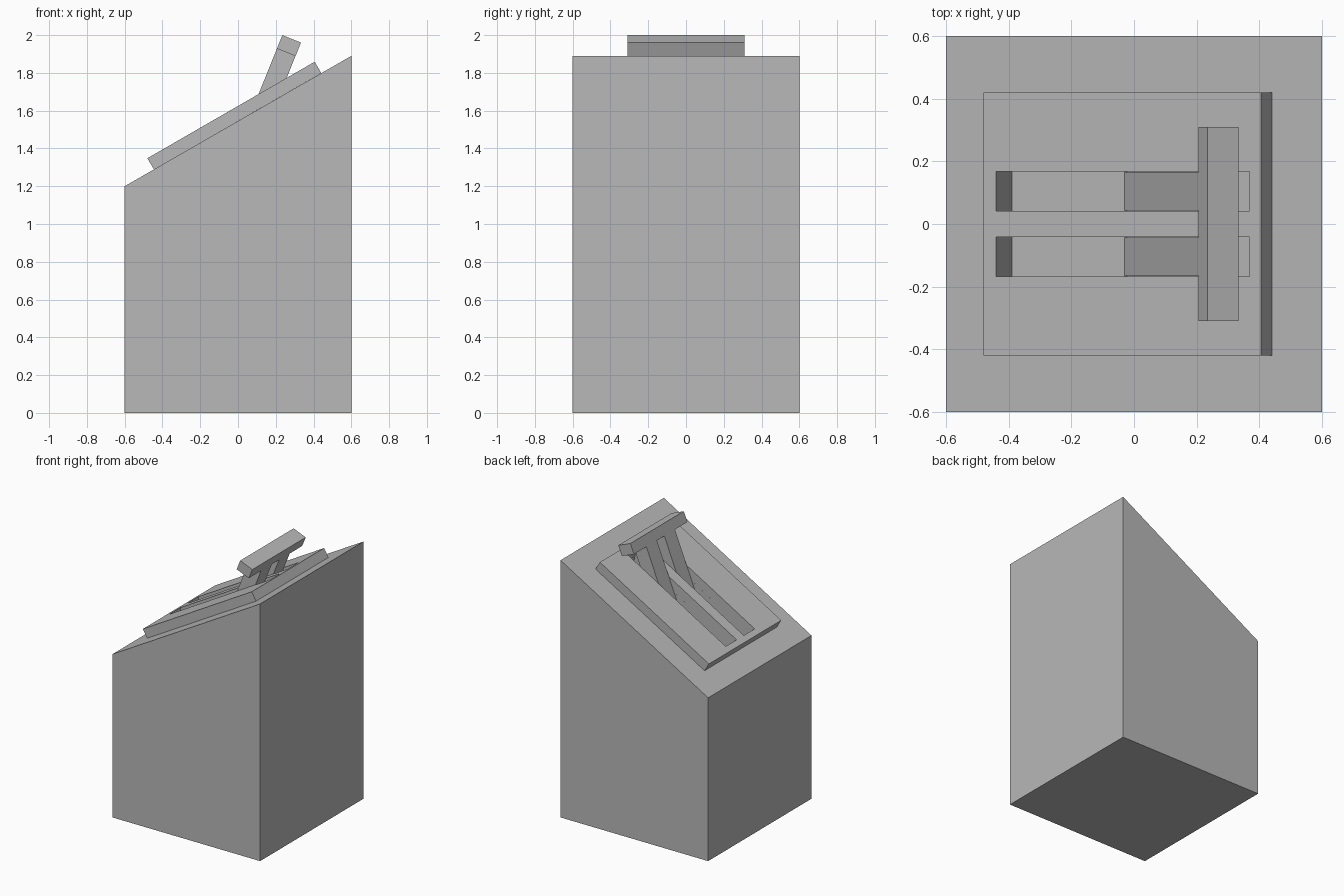
import bpy, bmesh, math

if "Cube" in bpy.data.objects:
    bpy.data.objects.remove(bpy.data.objects["Cube"])

grey = bpy.data.materials.new("plain_grey")
grey.diffuse_color = (0.48, 0.48, 0.48, 1)
grey.use_nodes = True
grey.node_tree.nodes["Principled BSDF"].inputs["Base Color"].default_value = grey.diffuse_color


def prism(name, profile, y0, y1):
    """Extrude an (x, z) profile along y."""
    bm = bmesh.new()
    near = [bm.verts.new((x, y0, z)) for x, z in profile]
    far = [bm.verts.new((x, y1, z)) for x, z in profile]
    bm.faces.new(near)
    bm.faces.new(far[::-1])
    n = len(profile)
    for i in range(n):
        j = (i + 1) % n
        bm.faces.new((near[i], far[i], far[j], near[j]))
    bmesh.ops.recalc_face_normals(bm, faces=bm.faces)
    mesh = bpy.data.meshes.new(name)
    bm.to_mesh(mesh)
    bm.free()
    mesh.materials.append(grey)
    ob = bpy.data.objects.new(name, mesh)
    bpy.context.collection.objects.link(ob)
    return ob


TILT = math.radians(22)
S, C = math.sin(TILT), math.cos(TILT)


def lever_profile(start, end, width=0.106):
    """Rectangle leaning with the lever, measured down from its top corner."""
    x, z = 0.235, 2.0
    return [(x - S * d + C * w, z - C * d - S * w)
            for d, w in ((start, 0), (start, width), (end, width), (end, 0))]


# Pedestal with sloping top, and the raised panel lying on it
pedestal = prism("pedestal", [(-0.6, 0), (0.6, 0), (0.6, 1.89), (-0.6, 1.2)], -0.6, 0.6)
panel = prism("panel", [(-0.445, 1.289), (0.441, 1.799), (0.406, 1.859), (-0.48, 1.348)],
              -0.42, 0.42)

# Two slots through the panel into the pedestal, each with a lever arm
slot = [(-0.39, 1.136), (0.42, 1.603), (0.35, 1.93), (-0.46, 1.46)]
for side, name in ((-1, "front"), (1, "back")):
    cutter = prism(name + "_slot_cutter", slot, *sorted((side * 0.042, side * 0.168)))
    cutter.hide_render = True
    cutter.hide_set(True)
    cutter.display_type = 'WIRE'
    for target in (pedestal, panel):
        mod = target.modifiers.new(name + "_slot", 'BOOLEAN')
        mod.operation = 'DIFFERENCE'
        mod.solver = 'EXACT'
        mod.object = cutter
    prism(name + "_lever_arm", lever_profile(0.077, 0.73), *sorted((side * 0.043, side * 0.166)))

# Crossbar joining the two arms
prism("lever_handle", lever_profile(0, 0.077), -0.31, 0.31)
